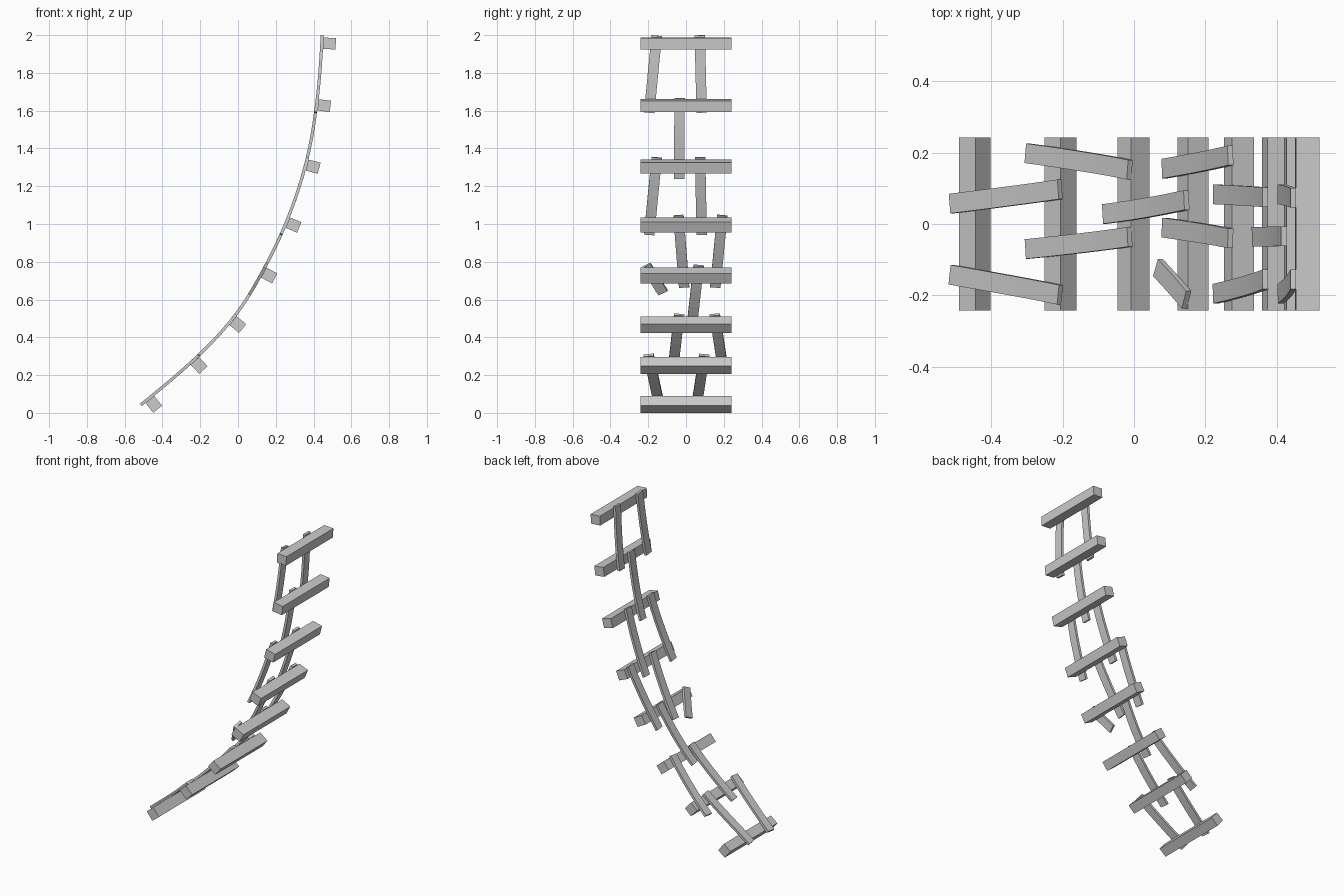
import bpy, math
from mathutils import Vector, Matrix

if "Cube" in bpy.data.objects:
    bpy.data.objects.remove(bpy.data.objects["Cube"])

# Bent centre line of the strips in the xz plane
PATH = [(-.515, .042), (-.205, .308), (-.012, .52), (.147, .78),
        (.27, 1.045), (.367, 1.35), (.42, 1.667), (.446, 2.0)]
WIDTH, THICK = .055, .016
DEPTH, HEIGHT, LENGTH = .066, .06, .484


def chord(i):
    (x0, z0), (x1, z1) = PATH[i], PATH[i + 1]
    return (x1 - x0) / (z1 - z0)


def knot_slope(i):
    n = len(PATH)
    if i == 0:
        return 1.5 * chord(0) - .5 * knot_slope(1)
    if i == n - 1:
        return 1.5 * chord(n - 2) - .5 * knot_slope(n - 2)
    return (chord(i - 1) + chord(i)) / 2


def curve_x(z):
    """Smooth x position of the bent line at height z."""
    i = 0
    while i < len(PATH) - 2 and z > PATH[i + 1][1]:
        i += 1
    (x0, z0), (x1, z1) = PATH[i], PATH[i + 1]
    h = z1 - z0
    t = (z - z0) / h
    return ((2*t**3 - 3*t**2 + 1) * x0 + (t**3 - 2*t**2 + t) * h * knot_slope(i)
            + (3*t**2 - 2*t**3) * x1 + (t**3 - t**2) * h * knot_slope(i + 1))


def frame(z):
    """Point, tangent and outward (right/down) normal of the line."""
    s = (curve_x(z + .002) - curve_x(z - .002)) / .004
    tan = Vector((s, 0, 1)).normalized()
    return Vector((curve_x(z), 0, z)), tan, Vector((tan.z, 0, -tan.x))


def add_mesh(name, verts, faces):
    me = bpy.data.meshes.new(name)
    me.from_pydata(verts, [], faces)
    ob = bpy.data.objects.new(name, me)
    bpy.context.collection.objects.link(ob)
    return ob


def strip(name, z0, y0, z1, y1, segs=8):
    """Thin slat bent along the line, leaning from y0 to y1."""
    length = math.hypot(curve_x(z1) - curve_x(z0), z1 - z0)
    a = math.atan2(y1 - y0, length)
    verts, faces = [], []
    for i in range(segs + 1):
        t = i / segs
        p, tan, nor = frame(z0 + (z1 - z0) * t)
        p.y = y0 + (y1 - y0) * t
        across = Vector((0, math.cos(a), 0)) - tan * math.sin(a)
        for w, n in ((-1, -1), (1, -1), (1, 1), (-1, 1)):
            verts.append(p + across * w * WIDTH / 2 + nor * n * THICK / 2)
    for i in range(segs):
        for k in range(4):
            l = (k + 1) % 4
            faces.append((4*i + k, 4*i + l, 4*i + 4 + l, 4*i + 4 + k))
    e = 4 * segs
    faces += [(3, 2, 1, 0), (e, e + 1, e + 2, e + 3)]
    add_mesh(name, verts, faces)


# Crossbars sitting on the outer side of the line
for i, z in enumerate((.077, .281, .493, .747, 1.01, 1.314, 1.632, 1.958)):
    p, tan, nor = frame(z)
    c = p + nor * (THICK / 2 + DEPTH / 2)
    bpy.ops.mesh.primitive_cube_add(size=1)
    bar = bpy.context.object
    bar.name = f"crossbar_{i + 1}"
    rot = Matrix((nor, Vector((0, 1, 0)), tan)).transposed().to_4x4()
    bar.matrix_world = Matrix.Translation(c) @ rot @ Matrix.Diagonal((DEPTH, LENGTH, HEIGHT, 1))

# Slats joining neighbouring crossbars: start z, start y, end z, end y
slats = [
    (.045, .057, .306, .097), (.045, -.142, .306, -.198),
    (.222, .198, .52, .152), (.222, -.07, .52, -.036),
    (.435, .028, .78, .067),
    (.667, .155, 1.045, .192), (.667, -.01, 1.045, -.04),
    (.945, .083, 1.352, .075), (.945, -.195, 1.352, -.155),
    (1.24, -.036, 1.667, -.034),
    (1.59, .083, 1.999, .073), (1.59, -.195, 1.997, -.155),
]
for i, s in enumerate(slats):
    strip(f"slat_{i + 1}", *s)

# Short snapped slat hanging crooked
strip("broken_slat", .637, -.122, .78, -.212, 3)
